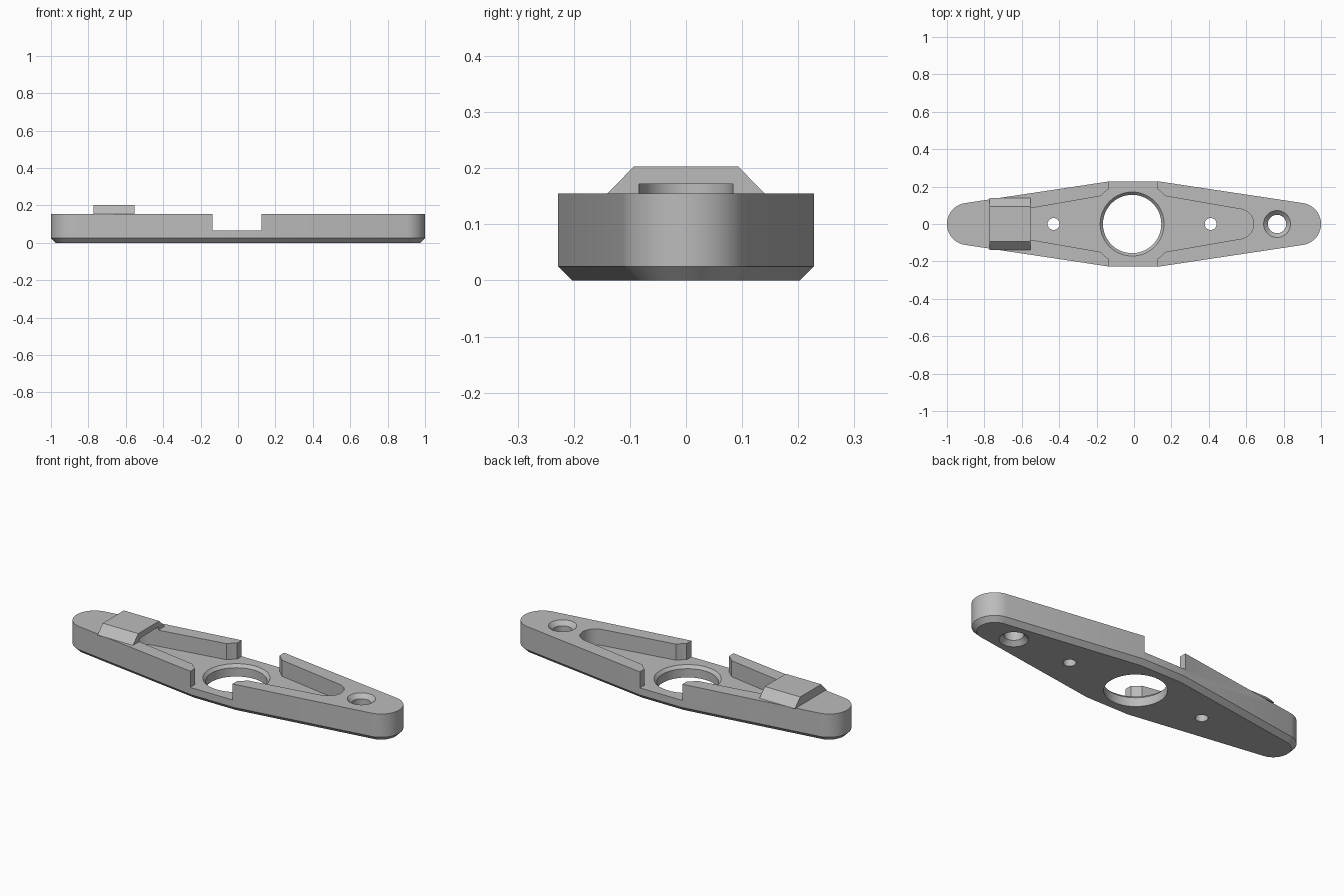
import bpy, bmesh, math

cube = bpy.data.objects.get("Cube")
if cube:
    bpy.data.objects.remove(cube, do_unlink=True)

grey = bpy.data.materials.new("plain grey")
grey.use_nodes = True
COLOUR = (0.5, 0.5, 0.5, 1)
grey.diffuse_color = COLOUR
grey.node_tree.nodes["Principled BSDF"].inputs["Base Color"].default_value = COLOUR

CX = -0.005          # middle of the central cuts
TOP, FLOOR = 0.155, 0.065


def loft(name, levels):
    """Solid through stacked loops; each level is (z, list of xy points)."""
    bm = bmesh.new()
    rings = [[bm.verts.new((x, y, z)) for x, y in pts] for z, pts in levels]
    n = len(rings[0])
    bm.faces.new(rings[0][::-1])
    bm.faces.new(rings[-1])
    for a, b in zip(rings, rings[1:]):
        for i in range(n):
            j = (i + 1) % n
            bm.faces.new((a[i], a[j], b[j], b[i]))
    bmesh.ops.recalc_face_normals(bm, faces=bm.faces)
    mesh = bpy.data.meshes.new(name)
    bm.to_mesh(mesh)
    bm.free()
    mesh.materials.append(grey)
    ob = bpy.data.objects.new(name, mesh)
    bpy.context.collection.objects.link(ob)
    return ob


def circle(x, r, n=64):
    return [(x + r * math.cos(2 * math.pi * i / n), r * math.sin(2 * math.pi * i / n))
            for i in range(n)]


def diamond(end, r, shoulder, half, cx=0, tilt=8.6, steps=20):
    """Long outline: rounded ends at cx +- end, shoulders at the middle."""
    right = []
    span = math.radians(90 - tilt)
    for i in range(steps + 1):
        a = span * (2 * i / steps - 1)
        right.append((end + r * math.cos(a), r * math.sin(a)))
    right = [(shoulder, -half)] + right + [(shoulder, half)]
    return [(cx + x, y) for x, y in right] + [(cx - x, -y) for x, y in right]


def boolean(target, cutter, operation="DIFFERENCE"):
    mod = target.modifiers.new(cutter.name, "BOOLEAN")
    mod.operation = operation
    mod.solver = "EXACT"
    mod.object = cutter
    bpy.ops.object.select_all(action="DESELECT")
    bpy.context.view_layer.objects.active = target
    target.select_set(True)
    bpy.ops.object.modifier_apply(modifier=mod.name)
    bpy.data.objects.remove(cutter, do_unlink=True)


# Body with a bevelled underside
outer = diamond(0.887, 0.113, 0.13, 0.228)
body = loft("body", [(0, diamond(0.887, 0.088, 0.13, 0.203)), (0.025, outer), (TOP, outer)])

# Wedge-sided block on the left arm
block = loft("raised_block", [
    (z, [(-0.773, -h), (-0.553, -h), (-0.553, h), (-0.773, h)])
    for z, h in ((TOP - 0.003, 0.14), (TOP, 0.14), (0.203, 0.093))])
boolean(body, block, "UNION")

# Long pocket, tunnelling a little into the block
pocket = diamond(0.565, 0.08, 0.1, 0.162, CX, 9.8)
boolean(body, loft("pocket_cutter", [(FLOOR, pocket), (0.172, pocket)]))

# Round clearance and cross notch around the centre
clearance = circle(CX, 0.228)
boolean(body, loft("clearance_cutter", [(FLOOR, clearance), (0.3, clearance)]))
notch = [(CX + x, y) for x, y in ((-0.131, -0.4), (0.131, -0.4), (0.131, 0.4), (-0.131, 0.4))]
boolean(body, loft("notch_cutter", [(FLOOR, notch), (0.3, notch)]))

# Main bore with a bevelled upper rim
boolean(body, loft("bore_cutter", [
    (-0.1, circle(-0.01, 0.156)), (FLOOR - 0.016, circle(-0.01, 0.156)),
    (FLOOR, circle(-0.01, 0.171)), (0.3, circle(-0.01, 0.171))]))

# Pin holes
for x in (-0.43, 0.41):
    pin = circle(x, 0.032, 32)
    boolean(body, loft("pin_cutter", [(-0.1, pin), (0.3, pin)]))

# Screw hole, countersunk on both sides
boolean(body, loft("screw_cutter", [
    (z, circle(0.765, r, 48)) for z, r in (
        (-0.1, 0.072), (0, 0.072), (0.023, 0.049),
        (TOP - 0.023, 0.049), (TOP, 0.072), (0.3, 0.072))]))

body.select_set(True)
bpy.context.view_layer.objects.active = body
bpy.ops.object.shade_smooth_by_angle(angle=math.radians(25))
